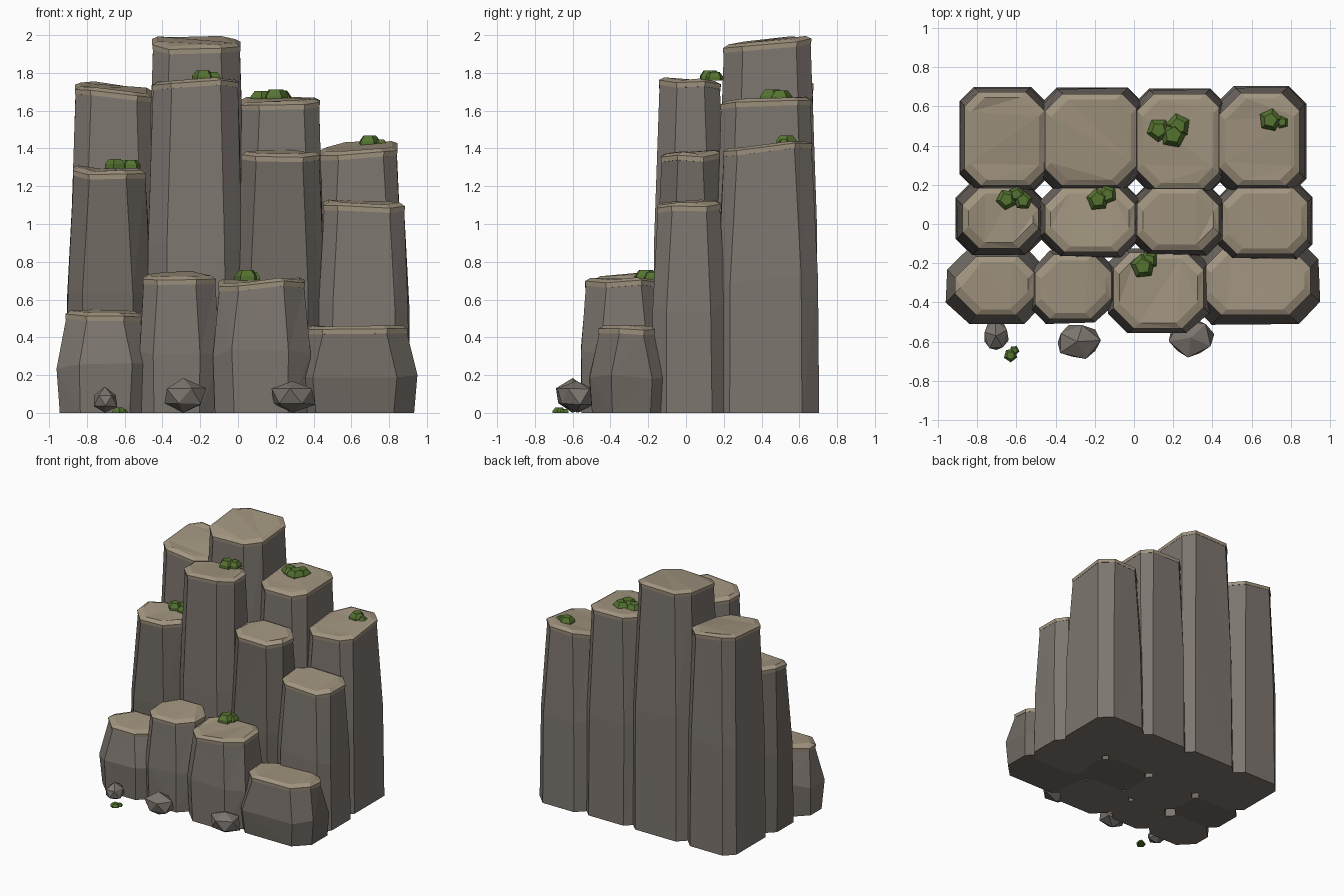
import bpy, bmesh, math, random
from mathutils import Vector

if "Cube" in bpy.data.objects:
    bpy.data.objects.remove(bpy.data.objects["Cube"])

random.seed(7)


def mat(name, rgb):
    m = bpy.data.materials.new(name)
    m.diffuse_color = (*rgb, 1)
    m.use_nodes = True
    m.node_tree.nodes["Principled BSDF"].inputs["Base Color"].default_value = m.diffuse_color
    return m


STONE = mat("stone", (0.205, 0.18, 0.16))
DARK = mat("dark_stone", (0.16, 0.14, 0.122))
TAN = mat("tan_top", (0.36, 0.30, 0.215))
GREEN = mat("moss_green", (0.09, 0.17, 0.03))


def finish(bm, name, material):
    bmesh.ops.triangulate(bm, faces=[f for f in bm.faces if len(f.verts) > 3])
    bmesh.ops.recalc_face_normals(bm, faces=bm.faces)
    me = bpy.data.meshes.new(name)
    bm.to_mesh(me)
    bm.free()
    me.materials.append(material)
    ob = bpy.data.objects.new(name, me)
    bpy.context.collection.objects.link(ob)
    return ob


def loft(bm, rings):
    """Skin a list of equal-length rings and close both ends."""
    vs = [[bm.verts.new(p) for p in r] for r in rings]
    n = len(vs[0])
    for a, b in zip(vs, vs[1:]):
        for i in range(n):
            j = (i + 1) % n
            bm.faces.new((a[i], a[j], b[j], b[i]))
    bm.faces.new(vs[0][::-1])
    bm.faces.new(vs[-1])


def octagon(x0, x1, y0, y1, grow, cuts):
    """Rectangle with four cut corners, as (x, y) pairs."""
    x0, x1, y0, y1 = x0 - grow, x1 + grow, y0 - grow, y1 + grow
    a, b, c, d = cuts
    return [(x0 + a, y0), (x1 - b, y0), (x1, y0 + b), (x1, y1 - c),
            (x1 - c, y1), (x0 + d, y1), (x0, y1 - d), (x0, y0 + a)]


def column(name, x0, x1, y0, y1, z, sx, sy, out, stone, profile):
    cx, cy = (x0 + x1) / 2, (y0 + y1) / 2
    cuts = [random.uniform(0.07, 0.11) for _ in range(4)]
    wob = [random.uniform(-0.012, 0.012) for _ in range(8)]

    def top_ring(grow, drop):
        return [(x, y, z + sx * (x - cx) + sy * (y - cy) + w - drop)
                for (x, y), w in zip(octagon(x0, x1, y0, y1, grow, cuts), wob)]

    # shaft
    rings = []
    for t, g in profile:
        j = 0.006 if 0 < t else 0
        rings.append([(x + random.uniform(-j, j), y + random.uniform(-j, j),
                       t * z + (random.uniform(-0.03, 0.03) if j else 0))
                      for x, y in octagon(x0, x1, y0, y1, out * g, cuts)])
    rings.append(top_ring(0, 0.04))
    bm = bmesh.new()
    loft(bm, rings)
    finish(bm, "column_" + name, stone)
    # weathered cap with a bevelled rim
    bm = bmesh.new()
    loft(bm, [top_ring(0.002, 0.042), top_ring(0.004, 0.016), top_ring(-0.025, 0)])
    finish(bm, "cap_" + name, TAN)


TALL = [(0, 1), (0.5, 0.85)]
SHORT = [(0, 0.75), (0.45, 1)]
S, D = STONE, DARK
ROWS = {
    "back": (TALL, [
        (-0.86, -0.46, 0.20, 0.67, 1.73, -0.10, 0.08, 0.03, S),
        (-0.45, 0.01, 0.20, 0.66, 1.97, -0.03, 0.10, 0.035, S),
        (0.02, 0.43, 0.185, 0.66, 1.66, -0.01, 0.05, 0.03, S),
        (0.44, 0.84, 0.20, 0.665, 1.41, 0.10, 0.12, 0.04, S)]),
    "middle": (TALL, [
        (-0.87, -0.49, -0.12, 0.18, 1.29, -0.04, 0.10, 0.04, D),
        (-0.45, 0.0, -0.14, 0.18, 1.76, 0.05, -0.03, 0.03, S),
        (0.02, 0.43, -0.13, 0.18, 1.385, -0.03, 0.05, 0.03, D),
        (0.455, 0.88, -0.15, 0.18, 1.12, -0.05, 0.05, 0.03, S)]),
    "front": (SHORT, [
        (-0.91, -0.515, -0.46, -0.17, 0.54, -0.01, 0.05, 0.045, S),
        (-0.50, -0.12, -0.48, -0.16, 0.73, 0.0, 0.08, 0.025, S),
        (-0.10, 0.35, -0.53, -0.15, 0.705, 0.04, 0.03, 0.03, S),
        (0.365, 0.895, -0.46, -0.12, 0.455, -0.01, 0.01, 0.05, D)]),
}
for row, (profile, cols) in ROWS.items():
    for i, c in enumerate(cols):
        column(f"{row}_{i + 1}", *c, profile)

# loose boulders at the foot
for i, (x, y, rx, ry, h) in enumerate([(-0.705, -0.57, 0.07, 0.09, 0.13),
                                       (-0.29, -0.60, 0.125, 0.1, 0.175),
                                       (0.29, -0.58, 0.125, 0.11, 0.175)]):
    bm = bmesh.new()
    bmesh.ops.create_icosphere(bm, subdivisions=1, radius=1)
    turn = random.uniform(0, 6)
    for v in bm.verts:
        k = random.uniform(0.88, 1.1)
        px = v.co.x * math.cos(turn) - v.co.y * math.sin(turn)
        py = v.co.x * math.sin(turn) + v.co.y * math.cos(turn)
        v.co = Vector((x + px * rx * k, y + py * ry * k,
                       max(0, h * (0.5 + 0.52 * v.co.z * k))))
    finish(bm, f"boulder_{i + 1}", STONE)

# moss clumps made of squat five-sided domes: base z, then (x, y, radius)
CLUMPS = [
    (1.655, [(0.125, 0.48, 0.062), (0.20, 0.455, 0.07), (0.225, 0.50, 0.065)]),
    (1.42, [(0.695, 0.53, 0.06), (0.755, 0.52, 0.035)]),
    (1.30, [(-0.65, 0.125, 0.055), (-0.565, 0.12, 0.05), (-0.60, 0.15, 0.045)]),
    (1.765, [(-0.185, 0.125, 0.06), (-0.135, 0.15, 0.05)]),
    (0.705, [(0.045, -0.215, 0.065), (0.075, -0.185, 0.05)]),
    (0.0, [(-0.63, -0.67, 0.036), (-0.61, -0.645, 0.026)]),
]
for i, (z, blobs) in enumerate(CLUMPS):
    bm = bmesh.new()
    for x, y, r in blobs:
        turn = random.uniform(0, 6)
        loft(bm, [[(x + r * g * math.cos(turn + k * math.tau / 5),
                    y + r * g * math.sin(turn + k * math.tau / 5), z + r * h)
                   for k in range(5)]
                  for g, h in ((1, -0.1 if z else 0), (1, 0.3), (0.6, 0.8))])
    finish(bm, f"moss_clump_{i + 1}", GREEN)
